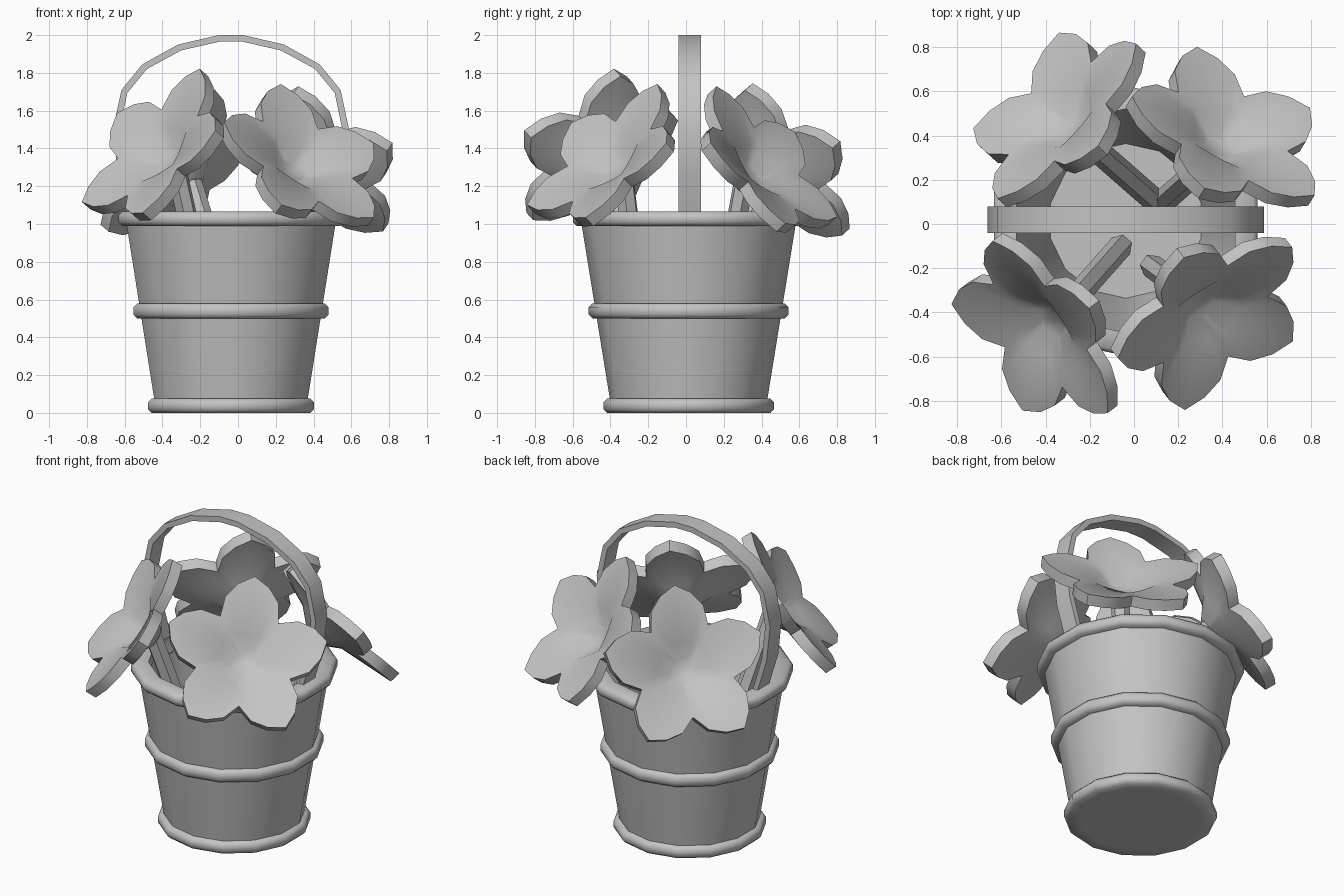
import bpy
import bmesh
from math import sin, cos, pi, radians
from mathutils import Vector

if "Cube" in bpy.data.objects:
    bpy.data.objects.remove(bpy.data.objects["Cube"], do_unlink=True)

grey = bpy.data.materials.new("light_grey")
grey.use_nodes = True
grey.diffuse_color = (0.55, 0.55, 0.55, 1)
grey.node_tree.nodes["Principled BSDF"].inputs["Base Color"].default_value = (0.55, 0.55, 0.55, 1)

CX, CY = -0.037, 0.014      # bucket axis
SIDES = 14


def loft(name, rings, closed=False, angle=35):
    """Skin equal-length rings of points; a closed loft joins last to first, otherwise ends are capped."""
    bm = bmesh.new()
    loops = [[bm.verts.new(p) for p in ring] for ring in rings]
    pairs = list(zip(loops, loops[1:]))
    if closed:
        pairs.append((loops[-1], loops[0]))
    for a, b in pairs:
        n = len(a)
        for i in range(n):
            j = (i + 1) % n
            bm.faces.new((a[i], a[j], b[j], b[i]))
    if not closed:
        bm.faces.new(loops[0][::-1])
        bm.faces.new(loops[-1])
    bmesh.ops.recalc_face_normals(bm, faces=bm.faces)
    mesh = bpy.data.meshes.new(name)
    bm.to_mesh(mesh)
    bm.free()
    mesh.materials.append(grey)
    obj = bpy.data.objects.new(name, mesh)
    bpy.context.collection.objects.link(obj)
    bpy.ops.object.select_all(action='DESELECT')
    obj.select_set(True)
    bpy.context.view_layer.objects.active = obj
    bpy.ops.object.shade_smooth_by_angle(angle=radians(angle))


def lathe(name, profile, **options):
    """Turn a radius/height profile about the bucket axis, with a corner at the front and back."""
    turns = [pi / 2 + 2 * pi * i / SIDES for i in range(SIDES)]
    loft(name, [[Vector((CX + r * cos(t), CY + r * sin(t), z)) for t in turns] for r, z in profile], **options)


# Hollow tapered bucket
lathe("bucket", [(0.41, 0.03), (0.572, 1.03), (0.52, 1.03), (0.35, 0.08)])


# Rounded hoops around the bucket, the lowest one closed as a base
def hoop(name, inner, outer, z0, z1, closed=True):
    b = 0.02
    lathe(name, [(inner, z0), (outer - b, z0), (outer, z0 + b), (outer, z1 - b),
                 (outer - b, z1), (inner, z1)], closed=closed, angle=50)


hoop("bottom_hoop", 0.36, 0.452, 0.0, 0.075, closed=False)
hoop("middle_hoop", 0.46, 0.529, 0.5, 0.58)
hoop("rim_hoop", 0.507, 0.612, 0.99, 1.065)

# Flat strap handle
half = [(0.50, 0.95), (0.60, 1.27), (0.625, 1.50), (0.58, 1.71), (0.47, 1.845), (0.28, 1.95), (0.065, 2.0)]
path = half + [(-x, z) for x, z in reversed(half)]
strap = []
for x, z in path:
    inward = (Vector((0, 1.4)) - Vector((x, z))).normalized() * 0.035
    strap.append([Vector((CX + x + dx, 0.02 + dy, z + dz))
                  for dx, dz, dy in ((0, 0, -0.06), (0, 0, 0.06),
                                     (inward.x, inward.y, 0.06), (inward.x, inward.y, -0.06))])
loft("handle", strap)

# One petal from tip to the next tip, passing the notch
PETAL = [(0, 0.495), (12, 0.45), (24, 0.39), (36, 0.295), (48, 0.39), (60, 0.45)]


def flower(name, centre, normal, tip, foot):
    c = Vector(centre)
    n = Vector(normal).normalized()
    u = Vector(tip)
    u = (u - n * u.dot(n)).normalized()
    v = n.cross(u)

    def ring(z, pentagon=0):
        """Cupped petal outline, or a pentagon of the given radius with corners at the notches."""
        points = []
        for k in range(5):
            for deg, r in PETAL:
                if pentagon:
                    r = pentagon * cos(pi / 5) / cos(radians(min(deg, 72 - deg)))
                a = radians(72 * k + deg)
                points.append(c + u * (r * cos(a)) + v * (r * sin(a)) + n * (z + 0.2 * r))
        return points

    # Dished blossom, from the front hollow over the petal edge to the back
    loft(name + "_flower", [ring(-0.125, 0.09), ring(-0.075, 0.19), ring(-0.07),
                            ring(-0.14), ring(-0.15, 0.19), ring(-0.20, 0.08)], angle=45)

    # Straight stem down to the bucket floor
    top, end = c - n * 0.17, Vector(foot)
    rot = (top - end).to_track_quat('Z', 'Y').to_matrix()
    offsets = [rot @ Vector((0.055 * cos(pi * i / 3), 0.055 * sin(pi * i / 3), 0)) for i in range(6)]
    loft(name + "_stem", [[p + o for o in offsets] for p in (end, top)])


flower("front_right", (-0.44, -0.49, 1.40), (-0.65, -0.50, 0.56), (0.25, 0.12, 0.40), (-0.06, -0.10, 0.10))
flower("front_left", (0.35, -0.43, 1.35), (0.47, -0.60, 0.65), (-0.13, 0.28, 0.35), (0.08, -0.19, 0.10))
flower("back_left", (0.43, 0.42, 1.32), (0.41, 0.68, 0.61), (-0.13, -0.29, 0.38), (0.13, 0.10, 0.10))
flower("back_right", (-0.35, 0.50, 1.31), (-0.62, 0.58, 0.53), (0.20, -0.16, 0.41), (0.10, 0.10, 0.10))
